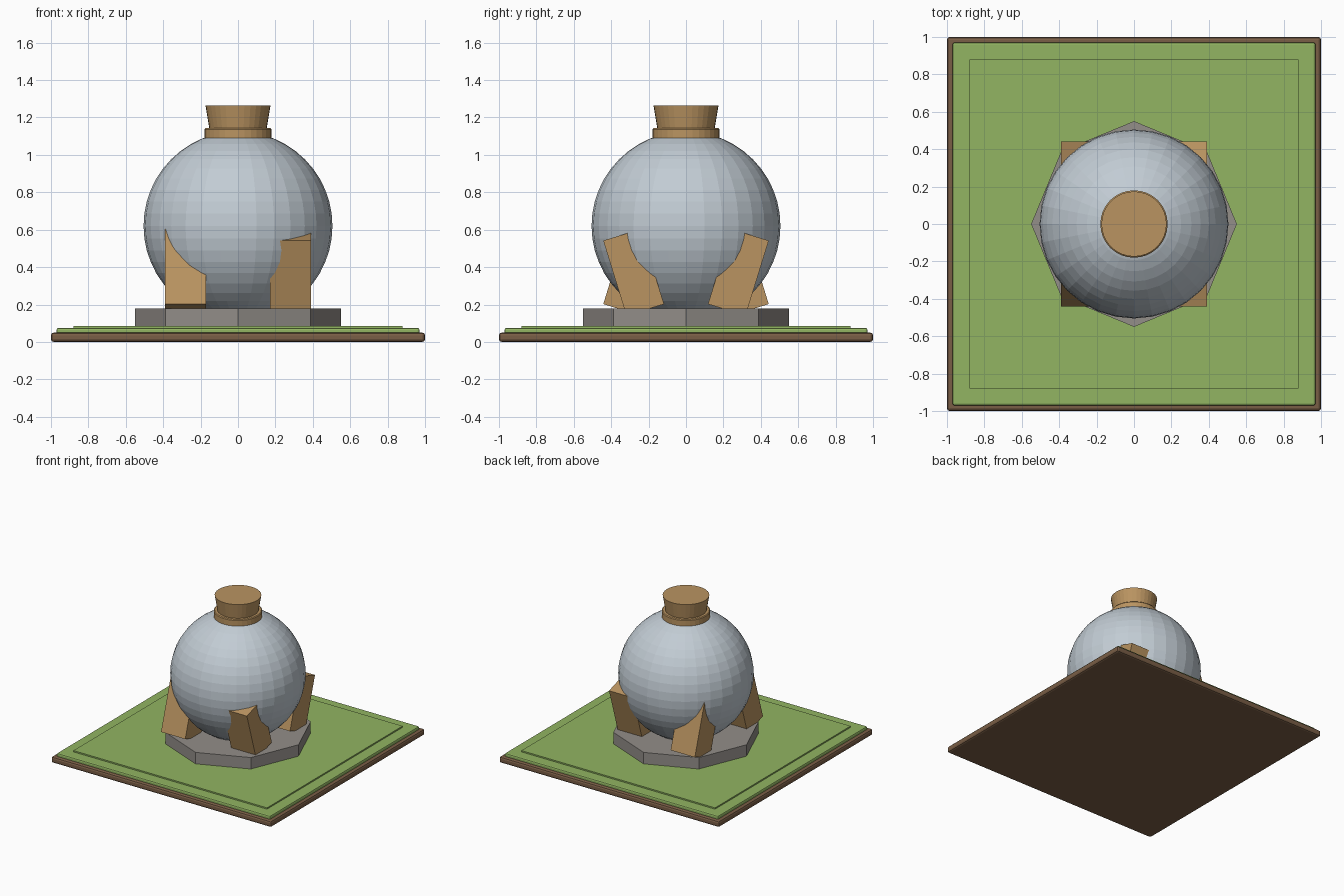
import bpy
import bmesh
from mathutils import Matrix

if "Cube" in bpy.data.objects:
    bpy.data.objects.remove(bpy.data.objects["Cube"], do_unlink=True)


def make_material(name, srgb):
    color = [((c / 255 + 0.055) / 1.055) ** 2.4 for c in srgb] + [1.0]
    mat = bpy.data.materials.new(name)
    mat.use_nodes = True
    mat.diffuse_color = color
    mat.node_tree.nodes["Principled BSDF"].inputs["Base Color"].default_value = color
    return mat


soil = make_material("soil brown", (122, 94, 70))
grass = make_material("grass green", (146, 181, 98))
stone = make_material("stone grey", (147, 142, 137))
wood = make_material("wood tan", (186, 148, 97))
glass = make_material("pale blue grey", (194, 204, 212))


def add_object(name, bm, mat):
    mesh = bpy.data.meshes.new(name)
    bm.to_mesh(mesh)
    bm.free()
    mesh.materials.append(mat)
    obj = bpy.data.objects.new(name, mesh)
    bpy.context.collection.objects.link(obj)
    return obj


def box(name, mat, center, size, bevel=0.0, tilt=0.0):
    bm = bmesh.new()
    bmesh.ops.create_cube(bm, size=1)
    bmesh.ops.scale(bm, vec=size, verts=bm.verts)
    if bevel:
        bmesh.ops.bevel(bm, geom=bm.edges[:], offset=bevel, segments=2,
                        profile=0.5, affect='EDGES')
    obj = add_object(name, bm, mat)
    obj.location = center
    obj.rotation_euler.x = tilt
    return obj


def drum(name, mat, sides, r_low, r_high, z_low, z_high, bevel=0.0):
    bm = bmesh.new()
    bmesh.ops.create_cone(bm, cap_ends=True, segments=sides, radius1=r_low,
                          radius2=r_high, depth=z_high - z_low,
                          matrix=Matrix.Translation((0, 0, (z_low + z_high) / 2)))
    if bevel:
        rims = [e for e in bm.edges if abs(e.verts[0].co.z - e.verts[1].co.z) < 1e-5]
        bmesh.ops.bevel(bm, geom=rims, offset=bevel, segments=1, affect='EDGES')
    return add_object(name, bm, mat)


# Stepped square ground
box("ground_soil", soil, (0, 0, 0.025), (2, 2, 0.05), 0.015)
box("lawn_lower", grass, (0, 0, 0.057), (1.94, 1.94, 0.036), 0.01)
box("lawn_upper", grass, (0, 0, 0.066), (1.76, 1.76, 0.04))

# Octagonal plinth
drum("stone_plinth", stone, 8, 0.55, 0.55, 0.07, 0.18)

# Tilted wooden supports: one side leans inward, the other outward
for sx, side in ((-1, "right"), (1, "left")):
    for sy, end in ((-1, "front"), (1, "back")):
        box(f"support_{end}_{side}", wood, (0.28 * sx, 0.28 * sy, 0.372),
            (0.22, 0.21, 0.42), tilt=-0.3 * sx * sy)

# Faceted round tank
bm = bmesh.new()
bmesh.ops.create_uvsphere(bm, u_segments=32, v_segments=24, radius=0.505)
tank = add_object("round_tank", bm, glass)
tank.location.z = 0.62

# Collar and flared stopper
drum("neck_collar", wood, 32, 0.18, 0.18, 1.06, 1.143, 0.006)
drum("stopper", wood, 32, 0.15, 0.174, 1.12, 1.265)
